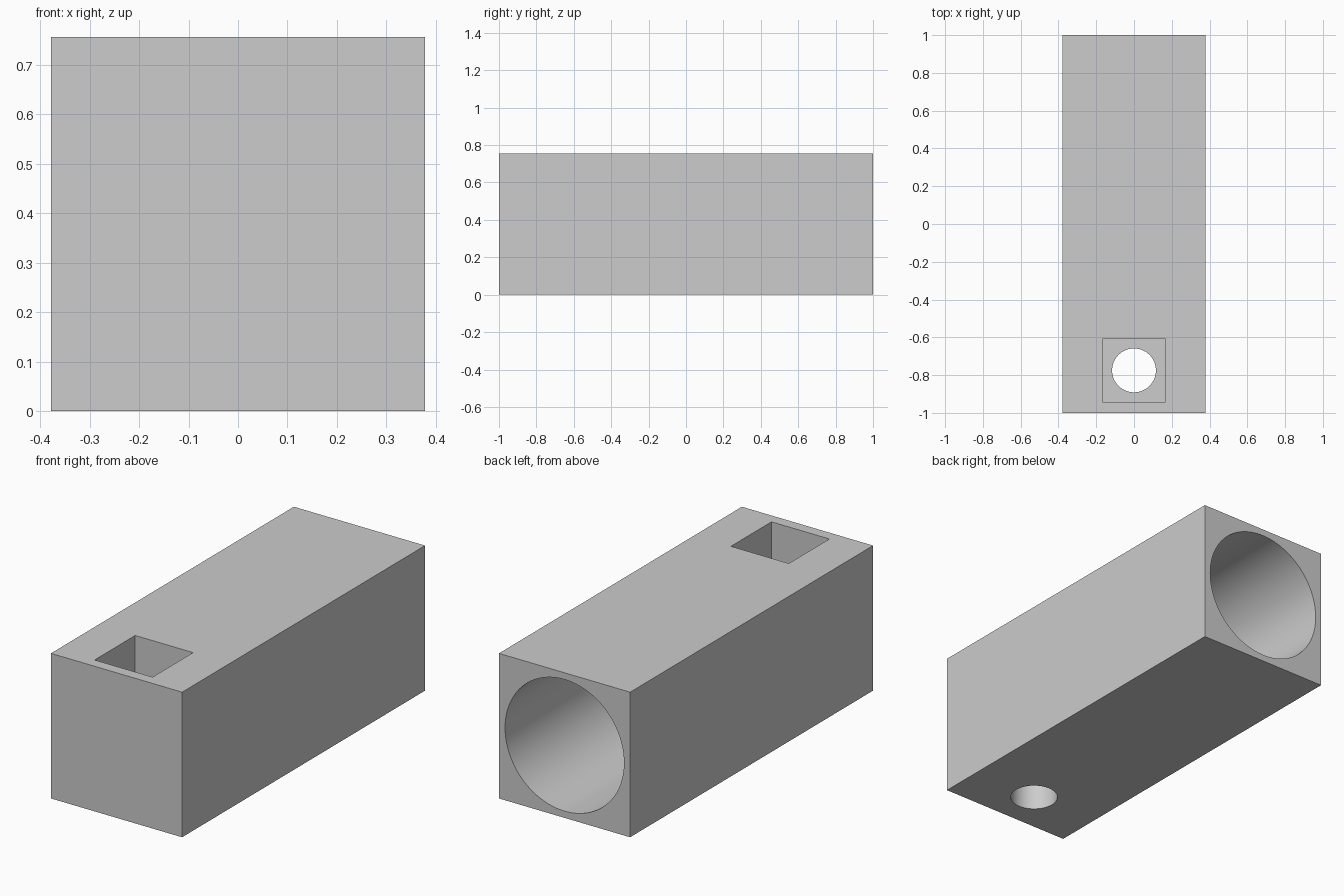
import bpy
import math

cube = bpy.data.objects.get("Cube")
if cube:
    bpy.data.objects.remove(cube, do_unlink=True)

SIDE = 0.756      # width and height of the block
HOLE_Y = -0.775   # centre of the pocket and screw hole
POCKET_FLOOR = 0.2
BORE_END = -0.45

grey = bpy.data.materials.new("light_grey")
grey.use_nodes = True
colour = (0.604, 0.604, 0.604, 1)
grey.diffuse_color = colour
grey.node_tree.nodes["Principled BSDF"].inputs["Base Color"].default_value = colour


def box(name, size, centre):
    bpy.ops.mesh.primitive_cube_add(size=1, location=centre)
    ob = bpy.context.object
    ob.name = name
    ob.scale = size
    bpy.ops.object.transform_apply(location=True, rotation=True, scale=True)
    ob.data.materials.append(grey)
    return ob


def cylinder(name, radius, depth, centre, tilt=0):
    bpy.ops.mesh.primitive_cylinder_add(vertices=96, radius=radius, depth=depth,
                                        location=centre, rotation=(tilt, 0, 0))
    ob = bpy.context.object
    ob.name = name
    bpy.ops.object.transform_apply(location=True, rotation=True, scale=True)
    ob.data.materials.append(grey)
    return ob


# Solid block
block = box("socket_block", (SIDE, 2, SIDE), (0, 0, SIDE / 2))

# Blind round bore from the back, square pocket from the top, screw hole below it
bore_length = 1.1 - BORE_END
pocket_depth = SIDE + 0.1 - POCKET_FLOOR
cutters = [
    cylinder("bore_cutter", 0.343, bore_length,
             (0, BORE_END + bore_length / 2, SIDE / 2), math.pi / 2),
    box("pocket_cutter", (0.334, 0.334, pocket_depth),
        (0, HOLE_Y, POCKET_FLOOR + pocket_depth / 2)),
    cylinder("screw_hole_cutter", 0.116, 0.5, (0, HOLE_Y, 0.05)),
]

bpy.ops.object.select_all(action="DESELECT")
block.select_set(True)
bpy.context.view_layer.objects.active = block
for cutter in cutters:
    cutter.hide_render = True
    cut = block.modifiers.new(cutter.name, "BOOLEAN")
    cut.operation = "DIFFERENCE"
    cut.solver = "EXACT"
    cut.object = cutter
    bpy.ops.object.modifier_apply(modifier=cut.name)
    bpy.data.objects.remove(cutter, do_unlink=True)

# Smooth walls in the holes, sharp edges elsewhere
bpy.ops.object.shade_smooth_by_angle(angle=math.radians(30))
